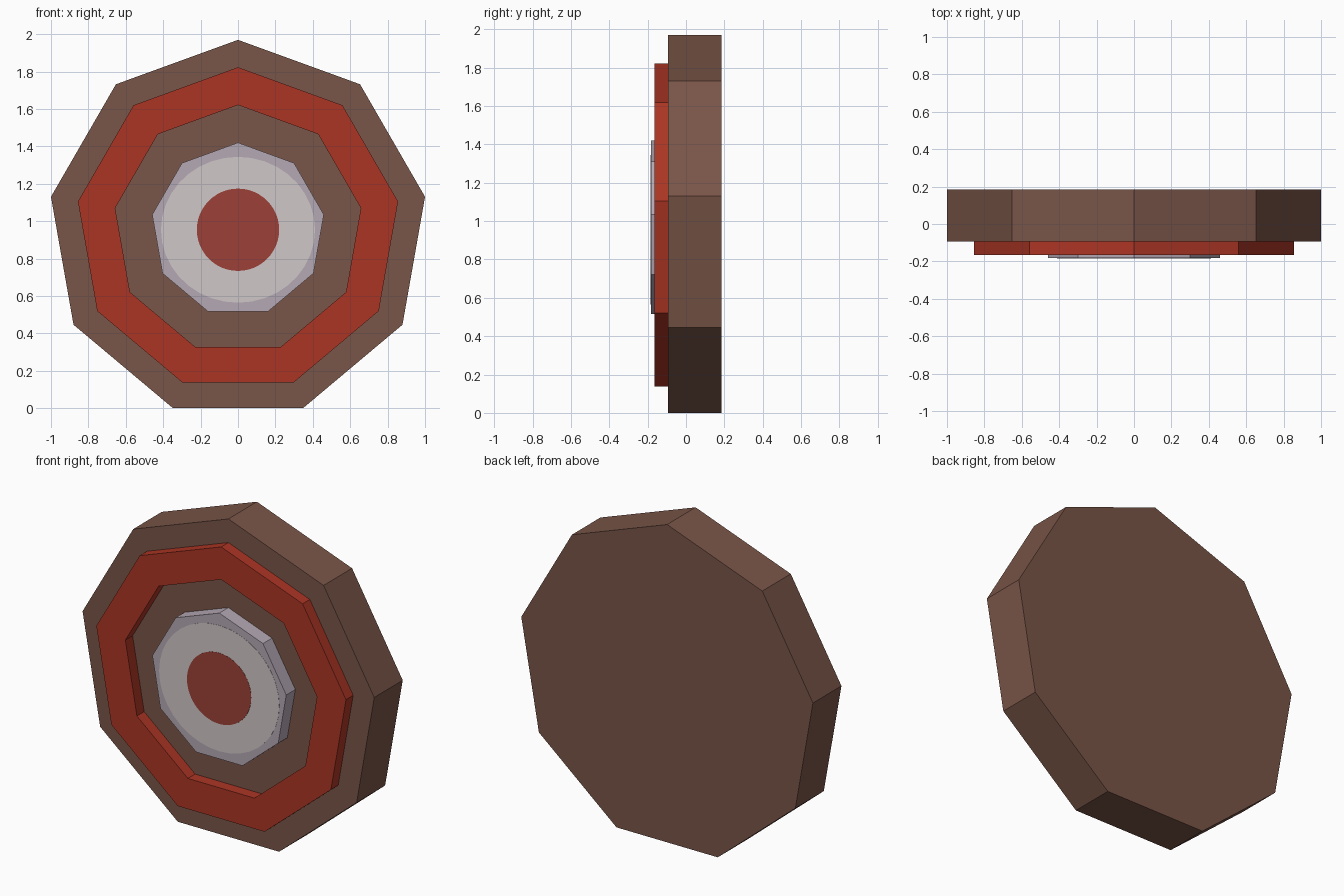
import bpy, bmesh, math

if "Cube" in bpy.data.objects:
    bpy.data.objects.remove(bpy.data.objects["Cube"])

R = 1.0154                               # body circumradius (nine sides, width 2)
ZC = R * math.cos(math.pi / 9)           # centre height so the flat side rests on z = 0


def material(name, srgb):
    m = bpy.data.materials.new(name)
    lin = [((c / 255 + 0.055) / 1.055) ** 2.4 for c in srgb]
    m.diffuse_color = (*lin, 1)
    m.use_nodes = True
    m.node_tree.nodes["Principled BSDF"].inputs["Base Color"].default_value = m.diffuse_color
    return m


brown = material("brown", (121, 85, 72))
red = material("red", (171, 53, 36))
lavender = material("lavender grey", (180, 168, 180))
pale = material("pale grey", (208, 199, 199))
dull_red = material("dull red", (156, 65, 55))


def loop(bm, n, rx, rz, y):
    """Polygon facing the front, one corner straight up."""
    return [bm.verts.new((rx * math.sin(2 * math.pi * i / n), y,
                          ZC + rz * math.cos(2 * math.pi * i / n))) for i in range(n)]


def bridge(bm, a, b):
    n = len(a)
    for i in range(n):
        j = (i + 1) % n
        bm.faces.new((a[i], a[j], b[j], b[i]))


def finish(name, bm, mat):
    bmesh.ops.recalc_face_normals(bm, faces=bm.faces)
    me = bpy.data.meshes.new(name)
    bm.to_mesh(me)
    bm.free()
    me.materials.append(mat)
    bpy.context.collection.objects.link(bpy.data.objects.new(name, me))


def prism(name, n, rx, rz, y0, y1, mat):
    bm = bmesh.new()
    a, b = loop(bm, n, rx, rz, y0), loop(bm, n, rx, rz, y1)
    bridge(bm, a, b)
    bm.faces.new(a)
    bm.faces.new(b)
    finish(name, bm, mat)


def ring(name, n, r_out, r_in, y0, y1, mat):
    bm = bmesh.new()
    loops = [loop(bm, n, r, r, y) for r, y in
             ((r_out, y0), (r_out, y1), (r_in, y1), (r_in, y0))]
    for i in range(4):
        bridge(bm, loops[i], loops[(i + 1) % 4])
    finish(name, bm, mat)


# Thick board, raised ring, raised centre boss
prism("board", 9, R, R, -0.094, 0.185, brown)
ring("raised_ring", 9, 0.869, 0.667, -0.165, -0.09, red)
prism("centre_boss", 9, 0.466, 0.466, -0.183, -0.09, lavender)
# Painted spots on the boss, as thin plates
prism("pale_spot", 36, 0.412, 0.39, -0.1842, -0.182, pale)
prism("bullseye", 48, 0.22, 0.22, -0.1855, -0.182, dull_red)
